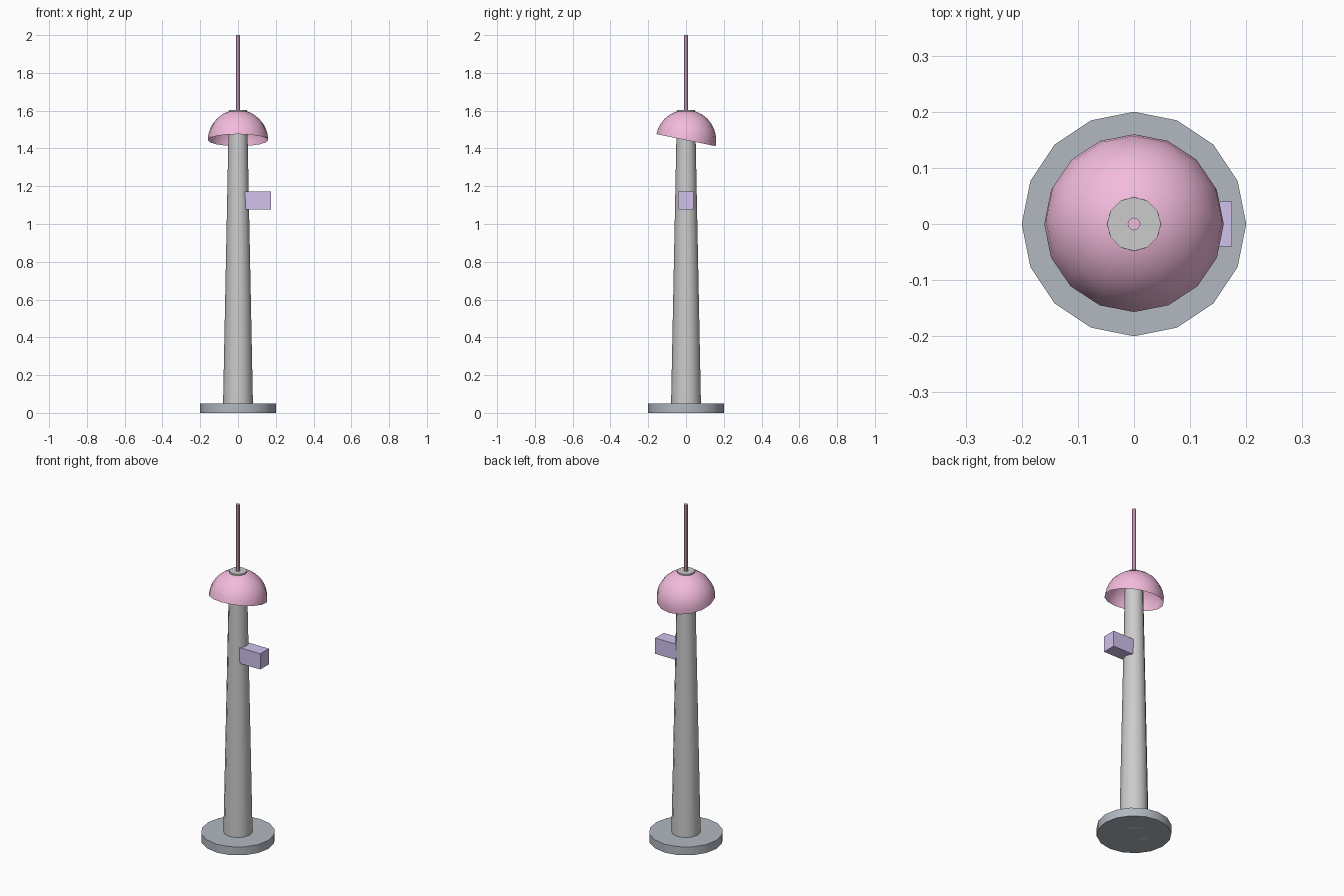
import bpy, bmesh, math
from mathutils import Matrix

if "Cube" in bpy.data.objects:
    bpy.data.objects.remove(bpy.data.objects["Cube"])


def material(name, rgb):
    m = bpy.data.materials.new(name)
    m.diffuse_color = (*rgb, 1)
    m.use_nodes = True
    m.node_tree.nodes["Principled BSDF"].inputs["Base Color"].default_value = m.diffuse_color
    return m


def add_object(name, bm, mat=None, smooth=True):
    mesh = bpy.data.meshes.new(name)
    bm.to_mesh(mesh)
    bm.free()
    ob = bpy.data.objects.new(name, mesh)
    bpy.context.collection.objects.link(ob)
    if mat:
        mesh.materials.append(mat)
    if smooth:
        bpy.ops.object.select_all(action='DESELECT')
        ob.select_set(True)
        bpy.context.view_layer.objects.active = ob
        bpy.ops.object.shade_smooth_by_angle(angle=math.radians(40))
    return ob


def column(name, r0, r1, z0, z1, sides, mat=None):
    bm = bmesh.new()
    bmesh.ops.create_cone(bm, cap_ends=True, segments=sides, radius1=r0, radius2=r1,
                          depth=z1 - z0, matrix=Matrix.Translation((0, 0, (z0 + z1) / 2)))
    return add_object(name, bm, mat)


pink = material("pink", (0.90, 0.50, 0.72))
violet = material("violet", (0.64, 0.54, 0.84))
slate = material("slate", (0.44, 0.48, 0.53))

# Base plate, tapered mast, thin antenna
column("base_plate", 0.2, 0.2, 0, 0.05, 16, slate)
column("mast", 0.08, 0.048, 0, 1.604, 12)
column("antenna", 0.0115, 0.0115, 1.6, 2.0, 8, pink)

# Open half-sphere dome, tipped down towards the back
bm = bmesh.new()
bmesh.ops.create_uvsphere(bm, u_segments=16, v_segments=16, radius=0.16)
bmesh.ops.delete(bm, geom=[v for v in bm.verts if v.co.z < -1e-4], context='VERTS')
bm.transform(Matrix.Translation((0, 0, 1.444)) @ Matrix.Rotation(-0.2, 4, 'X'))
add_object("dome", bm, pink)

# Box fixed to the right side of the mast
bm = bmesh.new()
bmesh.ops.create_cube(bm, size=1, matrix=Matrix.Translation((0.1, 0, 1.124))
                      @ Matrix.Diagonal((0.15, 0.08, 0.094, 1)))
add_object("side_box", bm, violet, smooth=False)
